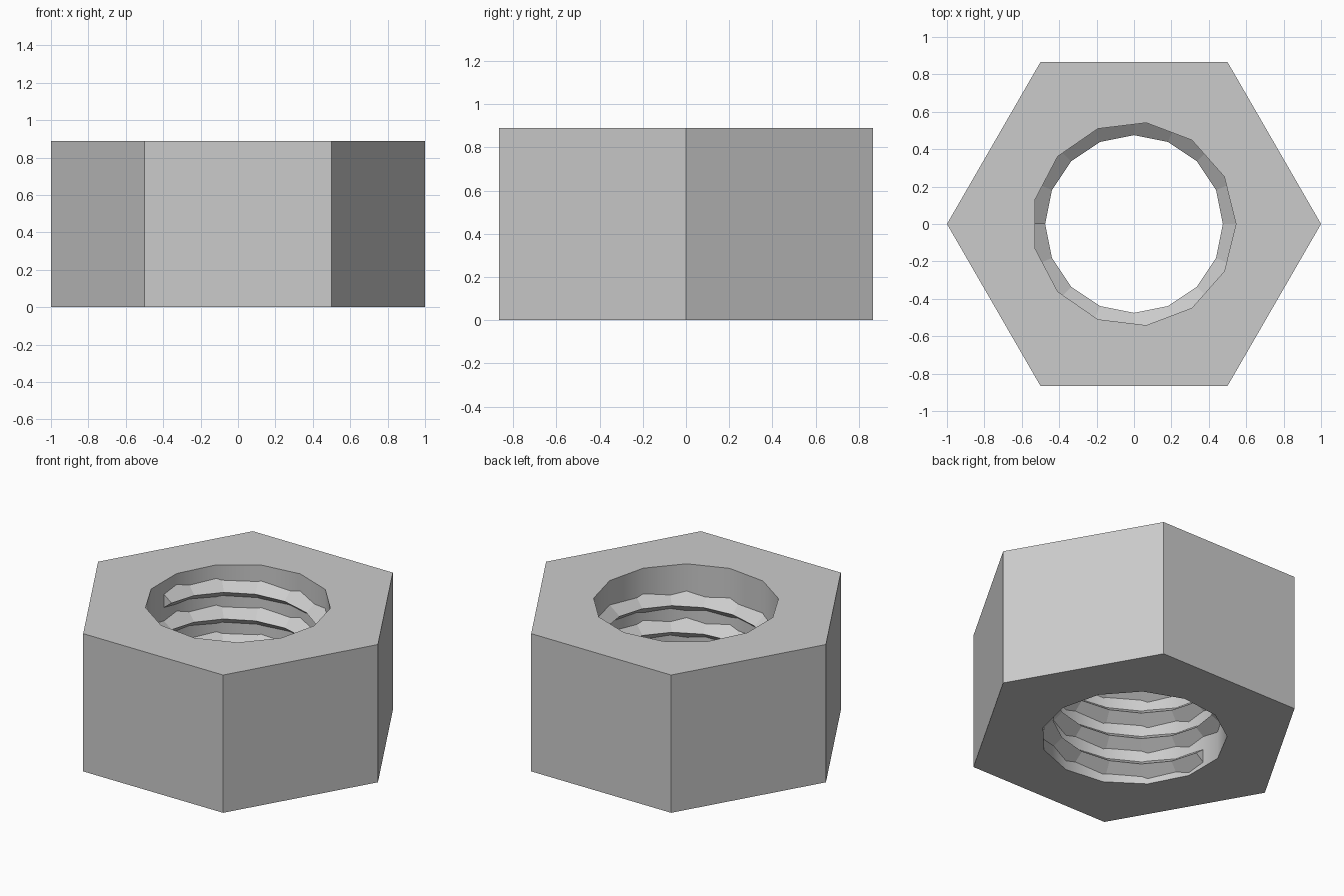
import bpy, bmesh
from math import cos, sin, pi, tau

if "Cube" in bpy.data.objects:
    bpy.data.objects.remove(bpy.data.objects["Cube"])

HEIGHT = 0.89
HOLE_RADIUS, HOLE_SIDES = 0.545, 13
THREAD_SIDES, TURNS, PITCH = 16, 4, 0.172
CREST_RADIUS, ROOT_RADIUS, HALF_BASE = 0.475, 0.56, 0.067
START_Z = 0.075

steel = bpy.data.materials.new("grey steel")
steel.use_nodes = True
grey = (0.6, 0.6, 0.6, 1)
steel.diffuse_color = grey
steel.node_tree.nodes["Principled BSDF"].inputs["Base Color"].default_value = grey


def make_object(name, bm):
    bmesh.ops.recalc_face_normals(bm, faces=bm.faces)
    mesh = bpy.data.meshes.new(name)
    bm.to_mesh(mesh)
    bm.free()
    mesh.materials.append(steel)
    obj = bpy.data.objects.new(name, mesh)
    bpy.context.collection.objects.link(obj)
    return obj


def ring(bm, radius, sides, z):
    verts = [bm.verts.new((radius * cos(tau * i / sides), radius * sin(tau * i / sides), z))
             for i in range(sides)]
    return [bm.edges.new((verts[i], verts[(i + 1) % sides])) for i in range(sides)]


# Hexagonal body with a round bore: fill one cap, then extrude it upward
bm = bmesh.new()
edges = ring(bm, 1, 6, 0) + ring(bm, HOLE_RADIUS, HOLE_SIDES, 0)
bmesh.ops.triangle_fill(bm, edges=edges, use_beauty=True)
bottom = bm.faces[:]
raised = bmesh.ops.extrude_face_region(bm, geom=bottom, use_keep_orig=True)["geom"]
top_verts = [g for g in raised if isinstance(g, bmesh.types.BMVert)]
bmesh.ops.translate(bm, verts=top_verts, vec=(0, 0, HEIGHT))
body = make_object("nut_body", bm)

# Bore wall is softly shaded, outer sides and caps stay flat
bpy.ops.object.select_all(action="DESELECT")
body.select_set(True)
bpy.context.view_layer.objects.active = body
bpy.ops.object.shade_smooth_by_angle(angle=pi / 6)

# Inner thread: a triangular section swept up a helix, with blunt ends
bm = bmesh.new()
section = [(ROOT_RADIUS, -HALF_BASE), (CREST_RADIUS, 0), (ROOT_RADIUS, HALF_BASE)]
rows = []
for step in range(THREAD_SIDES * TURNS + 1):
    turn = step / THREAD_SIDES
    angle = pi + tau * turn
    rows.append([bm.verts.new((r * cos(angle), r * sin(angle), START_Z + PITCH * turn + dz))
                 for r, dz in section])
for low, high in zip(rows, rows[1:]):
    for i in range(3):
        j = (i + 1) % 3
        bm.faces.new((low[i], low[j], high[j], high[i]))
bm.faces.new(rows[0])
bm.faces.new(rows[-1])
make_object("inner_thread", bm)
